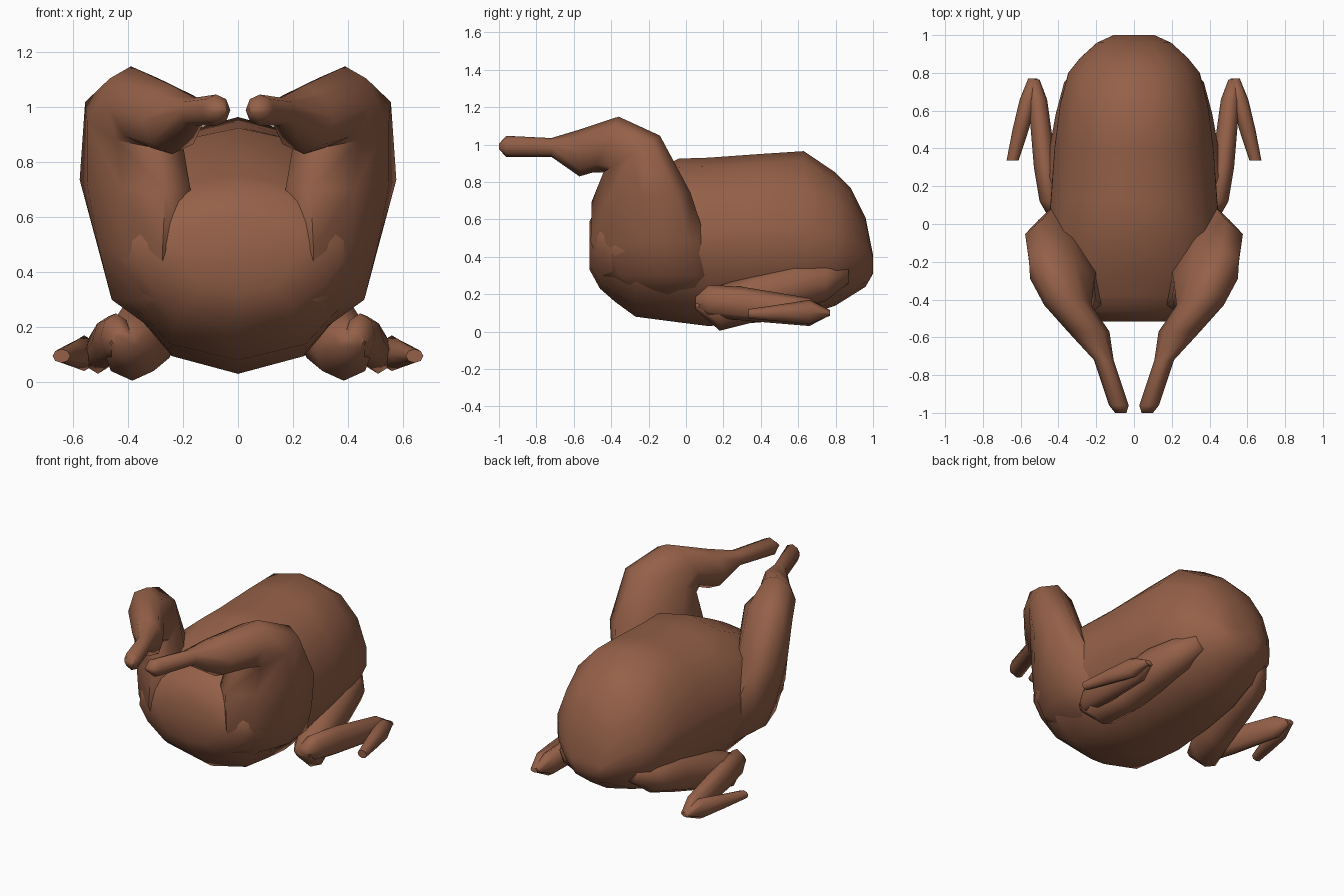
import bpy, bmesh, math

if "Cube" in bpy.data.objects:
    bpy.data.objects.remove(bpy.data.objects["Cube"], do_unlink=True)

skin = bpy.data.materials.new("roasted_brown")
skin.use_nodes = True
brown = (0.30, 0.118, 0.065, 1)
skin.diffuse_color = brown
skin.node_tree.nodes["Principled BSDF"].inputs["Base Color"].default_value = brown


def loft(name, rings):
    """Skin a list of point rings into one closed, smooth part."""
    bm = bmesh.new()
    loops = [[bm.verts.new(p) for p in ring] for ring in rings]
    n = len(loops[0])
    for a, b in zip(loops, loops[1:]):
        for i in range(n):
            j = (i + 1) % n
            bm.faces.new((a[i], a[j], b[j], b[i]))
    bm.faces.new(loops[0])
    bm.faces.new(loops[-1])
    bmesh.ops.recalc_face_normals(bm, faces=bm.faces)
    mesh = bpy.data.meshes.new(name)
    bm.to_mesh(mesh)
    bm.free()
    mesh.materials.append(skin)
    obj = bpy.data.objects.new(name, mesh)
    bpy.context.collection.objects.link(obj)
    bpy.ops.object.select_all(action="DESELECT")
    obj.select_set(True)
    bpy.context.view_layer.objects.active = obj
    bpy.ops.object.shade_smooth_by_angle(angle=math.radians(65))


def body_ring(y, width, bottom, top, middle, n=14):
    """Upright section, round above and keeled like a wide V below."""
    ring = []
    for i in range(n):
        a = math.tau * i / n + math.pi / 2
        c, s = math.cos(a), math.sin(a)
        if s > 0:
            power, rise = 0.9, (top - middle) * s
        else:
            power, rise = 0.75, (bottom - middle) * abs(s) ** 1.6
        ring.append((width * math.copysign(abs(c) ** power, c), y, middle + rise))
    return ring


def limb_ring(side, x, y, z, rx, r, tilt=90, lean=0, n=8):
    """Elliptic section tilted about the x axis; lean shears it sideways."""
    t = math.radians(tilt)
    ring = []
    for i in range(n):
        a = math.tau * i / n
        s = r * math.sin(a)
        out = x + rx * math.cos(a) + lean * math.sin(a)
        ring.append((side * out, y + s * math.cos(t), z + s * math.sin(t)))
    return ring


# Plump body: y, half width, bottom, top, widest height
body = [
    (-0.515, 0.22, 0.33, 0.59, 0.46),
    (-0.46, 0.38, 0.23, 0.70, 0.46),
    (-0.38, 0.43, 0.16, 0.75, 0.46),
    (-0.27, 0.46, 0.08, 0.81, 0.46),
    (-0.04, 0.465, 0.05, 0.925, 0.46),
    (0.12, 0.45, 0.03, 0.93, 0.45),
    (0.40, 0.43, 0.05, 0.95, 0.45),
    (0.63, 0.40, 0.08, 0.965, 0.45),
    (0.80, 0.355, 0.14, 0.85, 0.43),
    (0.88, 0.29, 0.19, 0.77, 0.42),
    (0.96, 0.20, 0.24, 0.61, 0.40),
    (1.00, 0.11, 0.31, 0.41, 0.36),
]
loft("body", [body_ring(*row) for row in body])

# Limb sections: x, y, z, x radius, other radius, tilt, lean
limbs = {
    "leg": [
        (0.20, -0.08, 0.17, 0.08, 0.18, 0, 0.02),
        (0.31, -0.15, 0.30, 0.15, 0.29, 0, 0.04),
        (0.345, -0.20, 0.48, 0.16, 0.31, 0, 0.07),
        (0.375, -0.24, 0.72, 0.175, 0.265, 5, 0.11),
        (0.38, -0.29, 0.95, 0.17, 0.18, 33, 0.08),
        (0.35, -0.43, 1.00, 0.125, 0.165, 65, 0.04),
        (0.24, -0.57, 0.955, 0.11, 0.125, 90, 0),
        (0.16, -0.72, 0.985, 0.052, 0.05, 90, 0),
        (0.08, -0.96, 0.99, 0.052, 0.057, 90, 0),
        (0.07, -1.00, 0.99, 0.03, 0.015, 90, 0),
    ],
    "upper_wing": [
        (0.22, 0.87, 0.31, 0.05, 0.05),
        (0.27, 0.75, 0.265, 0.10, 0.10),
        (0.30, 0.58, 0.24, 0.115, 0.13),
        (0.335, 0.36, 0.18, 0.12, 0.13),
        (0.385, 0.18, 0.125, 0.11, 0.12),
        (0.41, 0.05, 0.15, 0.05, 0.03),
    ],
    "forearm": [
        (0.42, 0.05, 0.155, 0.04, 0.03),
        (0.445, 0.12, 0.165, 0.055, 0.085),
        (0.47, 0.30, 0.15, 0.06, 0.09),
        (0.51, 0.66, 0.105, 0.05, 0.075),
        (0.53, 0.765, 0.10, 0.03, 0.015),
    ],
    "wing_tip": [
        (0.535, 0.77, 0.10, 0.025, 0.015),
        (0.56, 0.66, 0.105, 0.045, 0.065),
        (0.60, 0.50, 0.10, 0.043, 0.045),
        (0.643, 0.335, 0.095, 0.032, 0.025),
    ],
}
for name, rows in limbs.items():
    for label, side in (("left", 1), ("right", -1)):
        loft(f"{label}_{name}", [limb_ring(side, *row) for row in rows])
